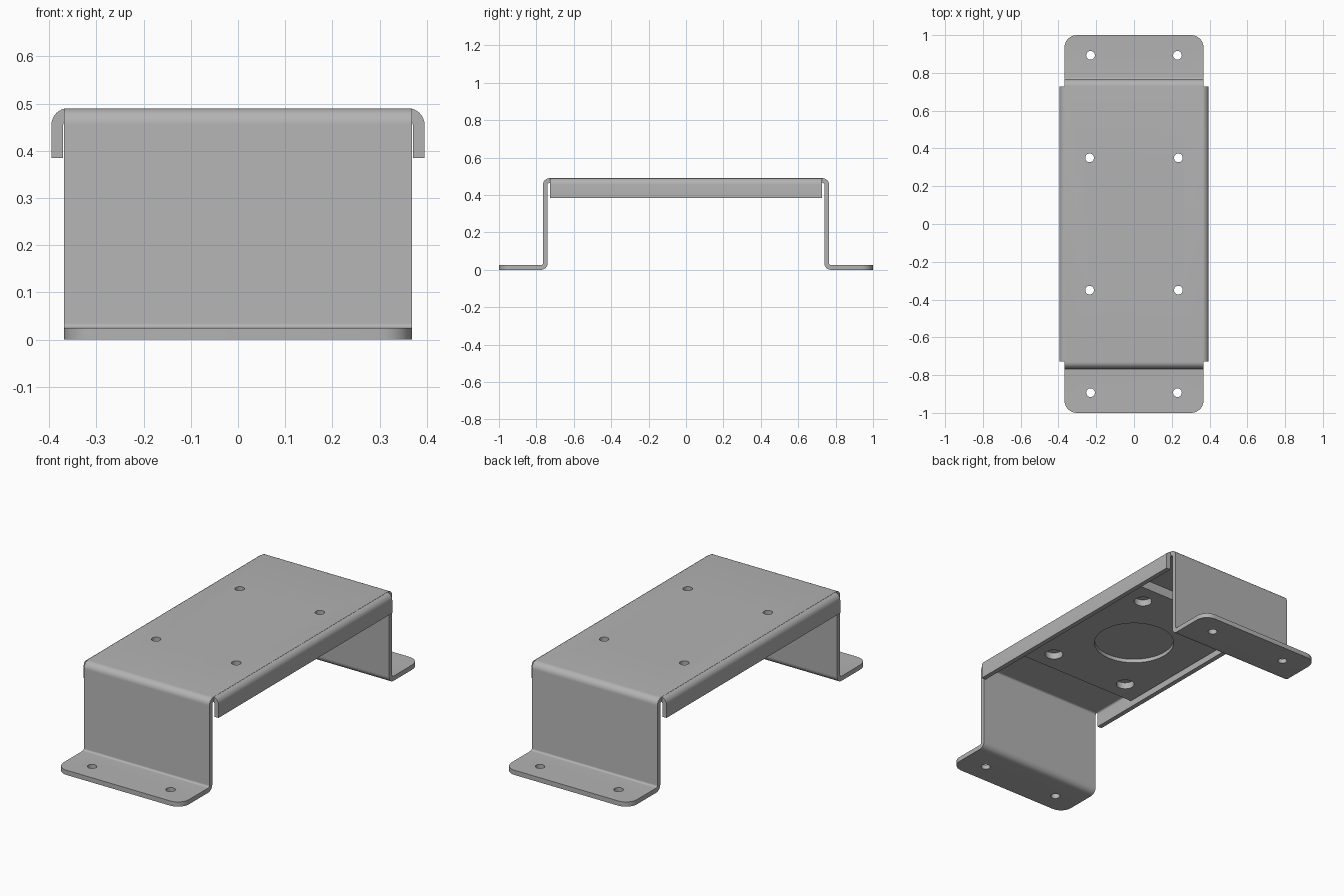
import bpy, bmesh, math
from mathutils import Vector

T = 0.025            # sheet thickness
R_IN, R_OUT = 0.01, 0.035
TOP = 0.49
HALF_W = 0.368
PLATE_Z = 0.415

if "Cube" in bpy.data.objects:
    bpy.data.objects.remove(bpy.data.objects["Cube"], do_unlink=True)

steel = bpy.data.materials.new("grey steel")
steel.use_nodes = True
grey = (0.45, 0.45, 0.45, 1)
steel.diffuse_color = grey
steel.node_tree.nodes["Principled BSDF"].inputs["Base Color"].default_value = grey


def arc(cx, cz, r, a0, a1, n=8):
    angles = [math.radians(a0 + (a1 - a0) * i / n) for i in range(n + 1)]
    return [(cx + r * math.cos(a), cz + r * math.sin(a)) for a in angles]


def extrude(name, outline, axis, half, corner=None):
    """Extrude a closed (u, z) outline along x or y, centred."""
    bm = bmesh.new()
    place = (lambda u, z: (-half, u, z)) if axis == "x" else (lambda u, z: (u, -half, z))
    face = bm.faces.new([bm.verts.new(place(u, z)) for u, z in outline])
    new = bmesh.ops.extrude_face_region(bm, geom=[face])["geom"]
    move = Vector((2 * half, 0, 0)) if axis == "x" else Vector((0, 2 * half, 0))
    bmesh.ops.translate(bm, vec=move, verts=[v for v in new if isinstance(v, bmesh.types.BMVert)])
    if corner:       # round the free upright corners of the feet
        ends = [e for e in bm.edges
                if all(abs(v.co.y) > 0.99 for v in e.verts)
                and abs(e.verts[0].co.z - e.verts[1].co.z) > 0.01]
        bmesh.ops.bevel(bm, geom=ends, offset=corner, segments=8, profile=0.5, affect="EDGES")
    bmesh.ops.recalc_face_normals(bm, faces=bm.faces)
    mesh = bpy.data.meshes.new(name)
    bm.to_mesh(mesh)
    bm.free()
    mesh.materials.append(steel)
    obj = bpy.data.objects.new(name, mesh)
    bpy.context.collection.objects.link(obj)
    return obj


def drill(obj, x, y, radius, z0, z1, sides=32):
    bpy.ops.mesh.primitive_cylinder_add(vertices=sides, radius=radius, depth=z1 - z0,
                                        location=(x, y, (z0 + z1) / 2))
    cutter = bpy.context.object
    cutter.hide_render = True
    cutter.data.materials.append(steel)
    mod = obj.modifiers.new("hole", "BOOLEAN")
    mod.operation, mod.object, mod.solver = "DIFFERENCE", cutter, "EXACT"
    bpy.context.view_layer.objects.active = obj
    bpy.ops.object.modifier_apply(modifier=mod.name)
    bpy.data.objects.remove(cutter, do_unlink=True)


def smooth(obj):
    bpy.ops.object.select_all(action="DESELECT")
    obj.select_set(True)
    bpy.context.view_layer.objects.active = obj
    bpy.ops.object.shade_smooth_by_angle(angle=math.radians(30))


def four(x, y):
    return [(sx * x, sy * y) for sx in (-1, 1) for sy in (-1, 1)]


# Bent strip: foot, wall, top, wall, foot
wall_out = 0.765
foot_c = (wall_out + R_IN, T + R_IN)
top_c = (wall_out - R_OUT, TOP - R_OUT)
under = [(1, 0)] + arc(*foot_c, R_OUT, 270, 180) + arc(*top_c, R_IN, 0, 90)
over = [(1, T)] + arc(*foot_c, R_IN, 270, 180) + arc(*top_c, R_OUT, 0, 90)
mirror = lambda pts: [(-u, z) for u, z in pts]
outline = under + mirror(under)[::-1] + mirror(over) + over[::-1]
strip = extrude("bent_bracket", outline, "x", HALF_W, corner=0.065)
for x, y in four(0.23, 0.893):
    drill(strip, x, y, 0.023, -0.1, 0.1)
for x, y in four(0.235, 0.35):
    drill(strip, x, y, 0.023, 0.4, 0.6)
smooth(strip)

# Folded side flanges
flange_c = (0.36, TOP - R_OUT)
section = ([(flange_c[0] + R_OUT, 0.385)] + arc(*flange_c, R_OUT, 0, 90)
           + arc(*flange_c, R_IN, 90, 0) + [(flange_c[0] + R_IN, 0.385)])
for name, pts in (("left_flange", section), ("right_flange", mirror(section))):
    smooth(extrude(name, pts, "y", 0.727))

# Backing plate under the top, with counterbored holes and a round pocket
w, roof = 0.365, TOP - T
plate = extrude("backing_plate", [(-w, PLATE_Z), (w, PLATE_Z), (w, roof), (-w, roof)], "y", 0.46)
for x, y in four(0.235, 0.35):
    drill(plate, x, y, 0.023, 0.3, 0.6)
    drill(plate, x, y, 0.045, 0.3, PLATE_Z + 0.035)
drill(plate, 0, 0, 0.2, 0.3, PLATE_Z + 0.02, sides=64)
smooth(plate)
